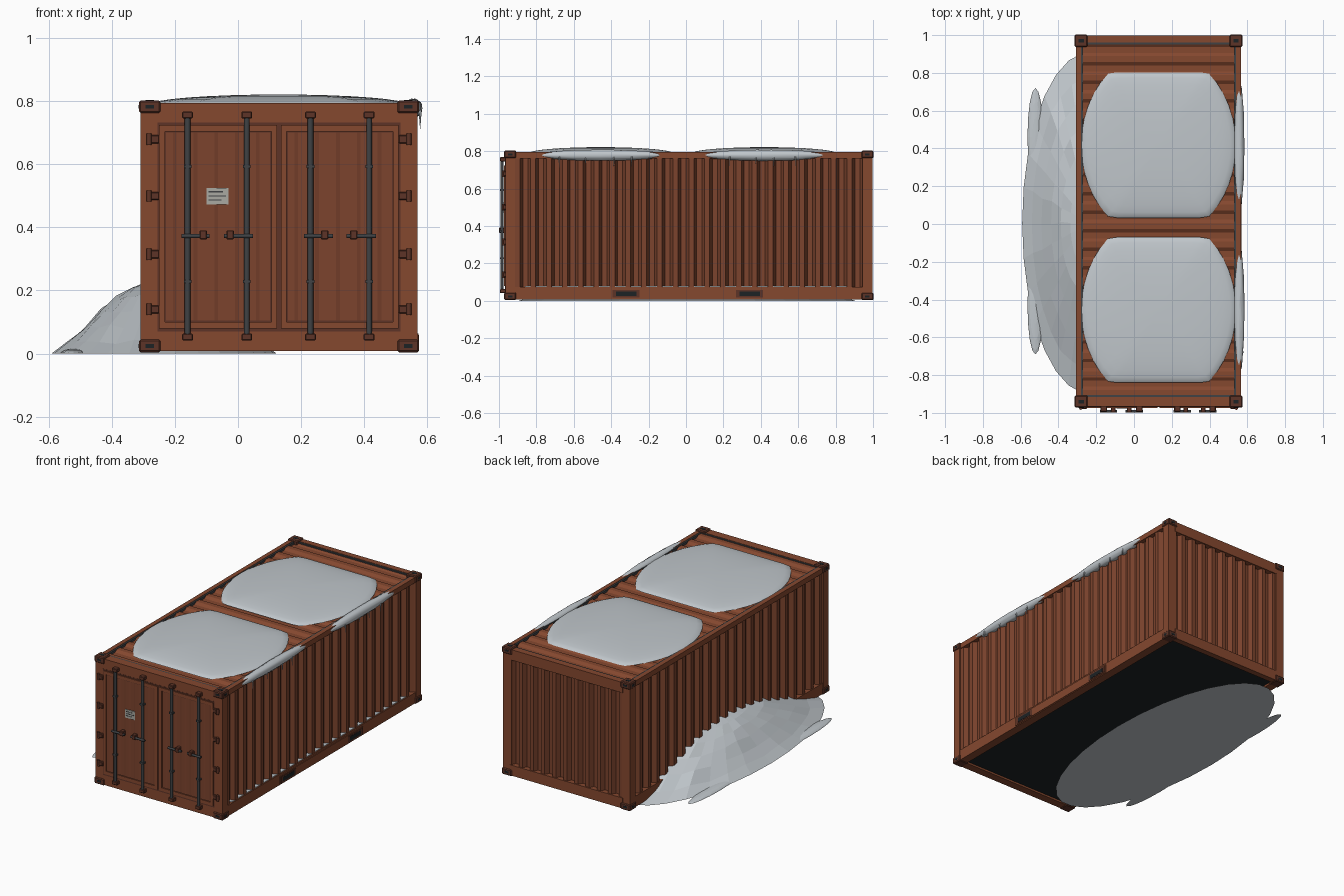
import bpy, bmesh, math, random
from mathutils import Vector

if "Cube" in bpy.data.objects:
    bpy.data.objects.remove(bpy.data.objects["Cube"])

random.seed(4)


def mat(name, *rgb):
    m = bpy.data.materials.new(name)
    m.diffuse_color = (*rgb, 1)
    m.use_nodes = True
    m.node_tree.nodes["Principled BSDF"].inputs["Base Color"].default_value = m.diffuse_color
    return m


RUST = mat("rust_paint", 0.235, 0.065, 0.028)
WALL = mat("wall_paint", 0.2, 0.056, 0.026)
DEEP = mat("dark_rust", 0.11, 0.034, 0.02)
STEEL = mat("dark_steel", 0.05, 0.054, 0.058)
BLACK = mat("underside", 0.012, 0.016, 0.018)
PLATE = mat("plate", 0.4, 0.4, 0.36)
SNOW = mat("snow", 0.53, 0.57, 0.6)

# Container limits
X0, X1, Y0, Y1, TOP = -0.31, 0.57, -0.97, 1.0, 0.795


def finish(bm, name, m, smooth=False):
    bmesh.ops.recalc_face_normals(bm, faces=bm.faces)
    me = bpy.data.meshes.new(name)
    bm.to_mesh(me)
    bm.free()
    me.materials.append(m)
    for p in me.polygons:
        p.use_smooth = smooth and len(p.vertices) <= 4
    ob = bpy.data.objects.new(name, me)
    bpy.context.collection.objects.link(ob)
    return ob


def box(name, x, y, z, m=RUST, bevel=0.0):
    """Box from (min, max) pairs."""
    bm = bmesh.new()
    bmesh.ops.create_cube(bm, size=1)
    for v in bm.verts:
        v.co = [(a + b) / 2 + c * (b - a) for (a, b), c in zip((x, y, z), v.co)]
    if bevel:
        bmesh.ops.bevel(bm, geom=bm.edges[:], offset=bevel, segments=1, affect='EDGES')
    return finish(bm, name, m)


def rod(name, a, b, r, m=STEEL, r2=None, sides=12):
    a, b = Vector(a), Vector(b)
    bm = bmesh.new()
    bmesh.ops.create_cone(bm, cap_ends=True, segments=sides, radius1=r,
                          radius2=r if r2 is None else r2, depth=(b - a).length)
    q = Vector((0, 0, 1)).rotation_difference(b - a)
    for v in bm.verts:
        v.co = q @ v.co + (a + b) / 2
    return finish(bm, name, m, True)


def corrugated(name, u0, u1, n, depth, w0, w1, place, m=WALL):
    """Trapezoid ribs along u, extruded along w; place(u, d, w) gives the point."""
    step = (u1 - u0) / n
    prof = [(u0 + step * (i + f), d) for i in range(n)
            for f, d in ((0, 0), (0.32, 0), (0.5, depth), (0.82, depth))] + [(u1, 0)]
    bm = bmesh.new()
    rows = [[bm.verts.new(place(u, d, w)) for u, d in prof] for w in (w0, w1)]
    for i in range(len(prof) - 1):
        bm.faces.new((rows[0][i], rows[0][i + 1], rows[1][i + 1], rows[1][i]))
    return finish(bm, name, m)


def dome(name, cx, cy, z, rx, ry, h, e, clip=9, jitter=0.0, seg=32, rings=8, smooth=True):
    """Flat-bottomed snow mound; e sets the slope, clip squares off the y ends."""
    bm = bmesh.new()
    tip = bm.verts.new((cx, cy, z + h))
    prev = None
    for k in range(1, rings + 1):
        r = math.sin(math.pi / 2 * k / rings) if e < 1 else k / rings
        ring = []
        for i in range(seg):
            t = math.tau * i / seg
            j = random.uniform(-jitter, jitter) * (0.3 < r < 0.99)
            y = max(-clip, min(clip, ry * math.sin(t)))
            up = h * max(0, 1 - r * r) ** e + j
            ring.append(bm.verts.new((cx + rx * r * math.cos(t), cy + y * r + j, z + max(0, up))))
        for i in range(seg):
            a = (i + 1) % seg
            bm.faces.new((tip, ring[i], ring[a]) if prev is None
                         else (prev[i], ring[i], ring[a], prev[a]))
        prev = ring
    bm.faces.new(prev)
    return finish(bm, name, SNOW, smooth)


# Frame: posts, long rails, end headers and sills
for sx, (a, b) in (("left", (X0, X0 + 0.06)), ("right", (X1 - 0.06, X1))):
    for sy, (c, d) in (("front", (Y0, Y0 + 0.06)), ("back", (Y1 - 0.06, Y1))):
        box(f"{sy}_{sx}_post", (a, b), (c + 0.004, d - 0.004), (0.03, 0.77))
        for zz, (e, f) in (("lower", (0.004, 0.044)), ("upper", (0.763, 0.803))):
            box(f"{sy}_{sx}_{zz}_casting", (a - 0.004, b + 0.004), (c - 0.002, d + 0.002), (e, f), DEEP, 0.005)
            # Casting slots
            mx, my, mz = (a + b) / 2, (c + d) / 2, (e + f) / 2
            box("casting_end_slot", (mx - .014, mx + .014), (c - .003, d + .003), (mz - .006, mz + .006), BLACK)
            box("casting_side_slot", (a - .005, b + .005), (my - .012, my + .012), (mz - .006, mz + .006), BLACK)
            if zz == "upper":
                box("casting_top_slot", (mx - .014, mx + .014), (my - .009, my + .009), (f - .01, f + .001), BLACK)
    o, s = (X0, 1) if sx == "left" else (X1, -1)
    span = lambda p, q: tuple(sorted((o + s * p, o + s * q)))
    box(f"{sx}_bottom_rail", span(0.003, 0.057), (Y0 + 0.05, Y1 - 0.05), (0.008, 0.075))
    box(f"{sx}_top_rail", span(0.003, 0.03), (Y0 + 0.05, Y1 - 0.05), (0.762, TOP))
    box(f"{sx}_roof_seam", span(0.03, 0.04), (Y0 + 0.06, Y1 - 0.06), (0.77, 0.793), STEEL)
    # Forklift pockets on a doubler plate
    box(f"{sx}_pocket_plate", (o - 0.002, o + 0.002), (-0.4, 0.42), (0.012, 0.064))
    for y in (-0.32, 0.34):
        box("fork_pocket", (o - 0.004, o + 0.004), (y - 0.072, y + 0.072), (0.018, 0.058), DEEP)
        box("fork_pocket_opening", (o - 0.005, o + 0.005), (y - 0.055, y + 0.055), (0.025, 0.05), BLACK)
for s, (c, d) in (("front", (Y0 + 0.003, Y0 + 0.055)), ("back", (Y1 - 0.04, Y1 - 0.003))):
    box(f"{s}_header", (X0 + 0.05, X1 - 0.05), (c, d), (0.73, TOP))
    box(f"{s}_sill", (X0 + 0.05, X1 - 0.05), (c, d), (0.008, 0.073))
    y = Y0 + 0.06 if s == "front" else Y1 - 0.045
    box(f"{s}_roof_seam", (X0 + 0.035, X1 - 0.035), (y - 0.006, y + 0.006), (0.77, 0.793), STEEL)
box("floor", (X0 + 0.03, X1 - 0.03), (Y0 + 0.03, Y1 - 0.03), (0.02, 0.05), BLACK)

# Corrugated side walls, back wall and roof
corrugated("right_wall", -0.915, 0.945, 22, 0.026, 0.06, 0.77, lambda u, d, w: (X1 - 0.008 - d, u, w))
corrugated("left_wall", -0.915, 0.945, 22, 0.026, 0.06, 0.77, lambda u, d, w: (X0 + 0.008 + d, u, w))
corrugated("back_wall", X0 + 0.055, X1 - 0.055, 10, 0.026, 0.06, 0.74, lambda u, d, w: (u, Y1 - 0.01 - d, w))
corrugated("roof", Y0 + 0.06, Y1 - 0.045, 19, 0.012, X0 + 0.036, X1 - 0.036, lambda u, d, w: (w, u, 0.79 - d), RUST)

# Doors with seals, edge frames and ribbed panels
FY = Y0 + 0.012
box("door_seal", (X0 + 0.055, X1 - 0.055), (Y0 + 0.002, FY + 0.04), (0.07, 0.733), DEEP)
FY = Y0 - 0.004
for s, a, b in (("left", -0.25, 0.124), ("right", 0.136, 0.51)):
    f = 0.018
    box(f"{s}_door_left_edge", (a, a + f), (FY, FY + 0.03), (0.08, 0.725))
    box(f"{s}_door_right_edge", (b - f, b), (FY, FY + 0.03), (0.08, 0.725))
    box(f"{s}_door_top_edge", (a + f, b - f), (FY, FY + 0.03), (0.705, 0.725))
    box(f"{s}_door_bottom_edge", (a + f, b - f), (FY, FY + 0.03), (0.08, 0.1))
    corrugated(f"{s}_door_panel", a + f + 0.004, b - f - 0.004, 5, 0.01, 0.104, 0.701,
               lambda u, d, w: (u, Y0 + 0.0015 - 0.004 + (0.004 if d else 0), w))

# Hinges
for x, s in ((-0.27, 1), (0.53, -1)):
    for z in (0.14, 0.315, 0.5, 0.68):
        box("hinge_leaf", (x - 0.02, x + 0.02), (Y0 - 0.01, Y0 + 0.02), (z - 0.013, z + 0.013), DEEP, 0.003)
        rod("hinge_pin", (x - s * 0.012, Y0 - 0.006, z - 0.018), (x - s * 0.012, Y0 - 0.006, z + 0.018), 0.008, DEEP)

# Locking bars with cams, brackets and handles
BY = Y0 - 0.014
for x, h0, h1, hx in ((-0.16, -0.18, -0.09, -0.11), (0.028, -0.045, 0.048, -0.025),
                      (0.23, 0.21, 0.302, 0.275), (0.416, 0.345, 0.438, 0.367)):
    rod("locking_bar", (x, BY, 0.05), (x, BY, 0.76), 0.009)
    for z in (0.052, 0.757):
        box("bar_cam", (x - 0.017, x + 0.017), (BY - 0.01, Y0 + 0.01), (z - 0.011, z + 0.011), DEEP, 0.003)
    for z in (0.228, 0.593):
        box("bar_bracket", (x - 0.012, x + 0.012), (BY - 0.01, Y0 + 0.005), (z - 0.005, z + 0.005), STEEL)
    rod("bar_handle", (h0, BY - 0.007, 0.373), (h1, BY - 0.007, 0.373), 0.007)
    box("handle_catch", (hx - 0.012, hx + 0.012), (BY - 0.015, Y0 + 0.005), (0.362, 0.391), DEEP, 0.003)

# Blank data plate with plain bars
box("data_plate", (-0.1, -0.03), (Y0 - 0.005, Y0 + 0.005), (0.473, 0.525), PLATE)
for i, w in enumerate((0.04, 0.055, 0.045)):
    box("plate_bar", (-0.093, -0.093 + w), (Y0 - 0.006, Y0), (0.485 + i * 0.013, 0.489 + i * 0.013), STEEL)

# Snow slabs on the roof, with lips and icicles over the right edge
for cy in (-0.455, 0.418):
    dome("roof_snow", 0.13, cy, 0.789, 0.41, 0.5, 0.033, 0.5, clip=0.385, seg=44)
    bm = bmesh.new()
    bmesh.ops.create_uvsphere(bm, u_segments=12, v_segments=14, radius=1)
    for v in bm.verts:
        n = 1 + random.uniform(-0.06, 0.06)
        v.co = (0.556 + v.co.x * 0.029 * n, cy + v.co.y * 0.35, 0.779 + v.co.z * 0.029 * n)
    finish(bm, "snow_lip", SNOW, True)
    for i in range(4):
        y = cy - 0.2 + 0.13 * i + random.uniform(-0.03, 0.03)
        rod("icicle", (0.578, y, 0.772), (0.578, y, 0.772 - random.uniform(0.025, 0.06)), 0.005, SNOW, 0.0005, 6)

# Snow resting on the right bottom rail and drift against the left wall
box("rail_snow", (X1 - 0.045, X1 - 0.01), (-0.86, 0.88), (0.07, 0.079), SNOW)
dome("snow_drift", -0.235, 0.005, 0.0, 0.357, 0.905, 0.235, 1.4, jitter=0.009, seg=30, rings=7, smooth=False)
for cy in (-0.43, 0.46):
    dome("drift_spur", -0.522, cy, 0.0, 0.042, 0.26, 0.016, 0.6, seg=16, rings=4, smooth=False)
